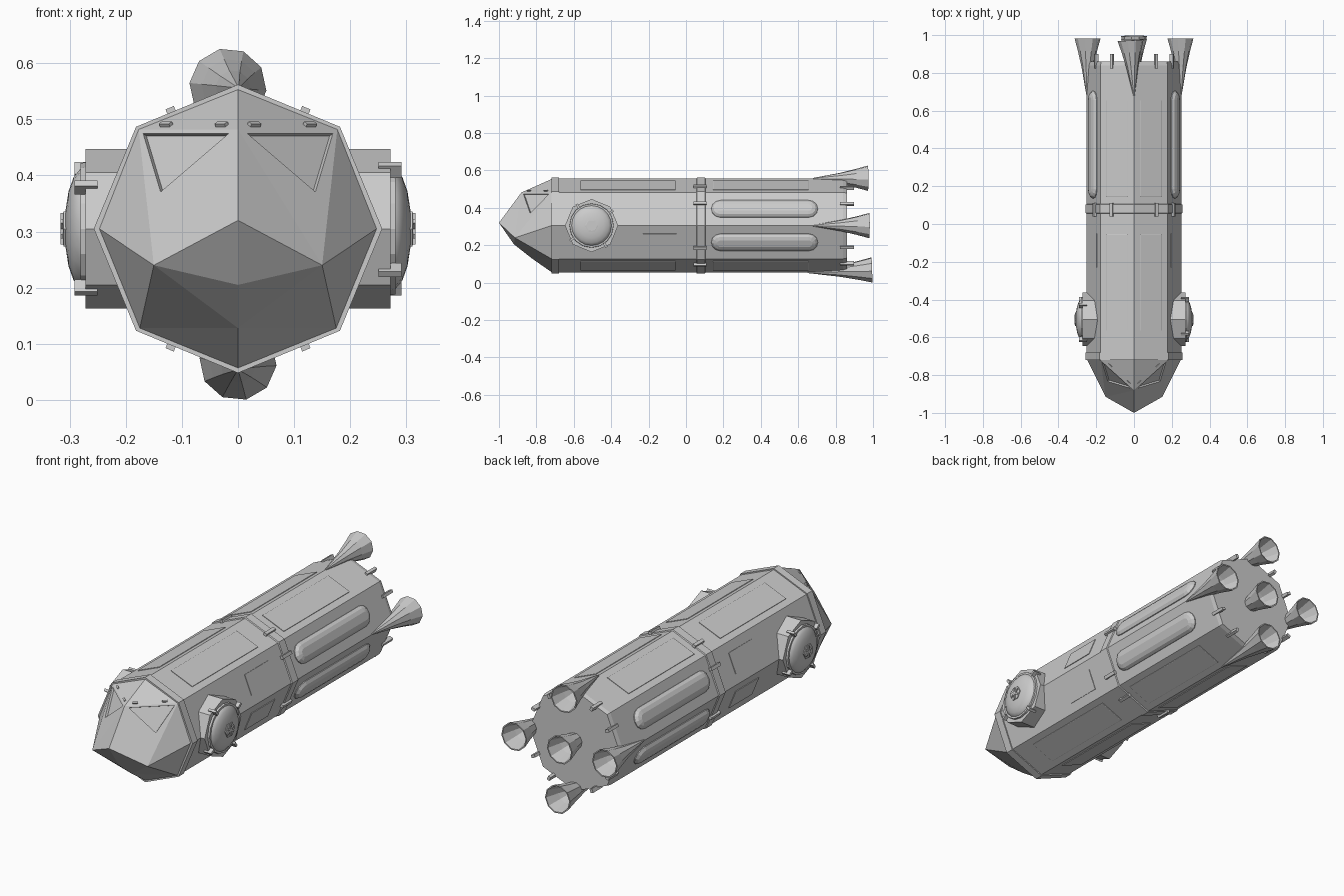
import bpy, bmesh, math
from mathutils import Matrix, Vector

if "Cube" in bpy.data.objects:
    bpy.data.objects.remove(bpy.data.objects["Cube"])

CZ = 0.305          # height of the hull axis
R = 0.251           # hull corner radius
APO = R * math.cos(math.pi / 8)


def frame(loc, normal, along):
    """Matrix whose z is the normal and whose y follows 'along'."""
    n = Vector(normal).normalized()
    u = Vector(along).cross(n).normalized()
    v = n.cross(u)
    m = Matrix((u, v, n)).transposed().to_4x4()
    m.translation = Vector(loc)
    return m


def make(name, verts, faces, m=Matrix()):
    me = bpy.data.meshes.new(name)
    bm = bmesh.new()
    vs = [bm.verts.new(m @ Vector(v)) for v in verts]
    for f in faces:
        bm.faces.new([vs[i] for i in f])
    bmesh.ops.recalc_face_normals(bm, faces=bm.faces)
    bm.to_mesh(me)
    bm.free()
    ob = bpy.data.objects.new(name, me)
    bpy.context.collection.objects.link(ob)
    return ob


def lathe(name, profile, n, m, turn=0.0):
    """Profile of (height, radius) turned round local z with capped ends."""
    verts = [(r * math.cos(turn + 2 * math.pi * i / n), r * math.sin(turn + 2 * math.pi * i / n), h)
             for h, r in profile for i in range(n)]
    faces = [(k * n + i, k * n + (i + 1) % n, (k + 1) * n + (i + 1) % n, (k + 1) * n + i)
             for k in range(len(profile) - 1) for i in range(n)]
    last = (len(profile) - 1) * n
    faces += [tuple(range(n)), tuple(range(last, last + n))]
    return make(name, verts, faces, m)


def loft(name, outlines, m):
    """Skin a stack of equal-length outlines."""
    n = len(outlines[0])
    verts = [p for o in outlines for p in o]
    faces = [(k * n + i, k * n + (i + 1) % n, (k + 1) * n + (i + 1) % n, (k + 1) * n + i)
             for k in range(len(outlines) - 1) for i in range(n)]
    last = (len(outlines) - 1) * n
    faces += [tuple(range(n)), tuple(range(last, last + n))]
    return make(name, verts, faces, m)


def box(name, w, l, z0, z1, m):
    o = [(-w / 2, -l / 2), (w / 2, -l / 2), (w / 2, l / 2), (-w / 2, l / 2)]
    return loft(name, [[(x, y, z) for x, y in o] for z in (z0, z1)], m)


def capsule(w, l, z):
    """Stadium outline, w = half width, l = half length."""
    pts = []
    for k in range(14):
        a = math.pi * (k if k < 7 else k - 1) / 6
        pts.append((w * math.cos(a), (l - w) * (1 if k < 7 else -1) + w * math.sin(a), z))
    return pts


def hull_face(deg, y, off=0.0, slide=0.0):
    """Frame on a flat of the hull."""
    a = math.radians(deg)
    n = Vector((math.cos(a), 0, math.sin(a)))
    t = Vector((math.sin(a), 0, -math.cos(a)))
    return frame(n * (APO + off) + t * slide + Vector((0, y, CZ)), n, (0, 1, 0))


# Hull, collars and end plate
axis = frame((0, 0, CZ), (0, 1, 0), (0, 0, 1))
lathe("hull", [(-0.70, R), (0.84, R), (0.86, R - 0.005)], 8, axis)
lathe("nose_collar", [(-0.72, 0.257), (-0.68, 0.257)], 8, axis)
lathe("middle_collar", [(0.055, R), (0.058, 0.256), (0.102, 0.256), (0.105, R)], 8, axis)

# Faceted nose
half = [(0.177, -0.72, 0.482), (0.247, -0.72, 0.305), (0.175, -0.72, 0.128), (0.15, -0.915, 0.24)]
mid = [(0, -0.72, 0.553), (0, -0.88, 0.482), (0, -1.0, 0.32), (0, -0.92, 0.205),
       (0, -0.822, 0.128), (0, -0.72, 0.057)]
verts = mid + half + [(-x, y, z) for x, y, z in half]
faces = [(0, 6, 7, 8, 5, 12, 11, 10)]
for o in (6, 10):
    c, f, d, s = o, o + 1, o + 2, o + 3
    faces += [(0, 1, c), (1, s, c), (1, 2, s), (2, 3, s), (3, 4, s), (4, d, s), (4, 5, d), (c, s, f), (f, s, d)]
nose = make("nose", verts, faces)

# Recessed windows and small nose lamps
for side in (1, -1):
    flip = Vector((side, 1, 1))
    A, C, S, top = [Vector(p) * flip for p in (mid[1], half[0], half[3], mid[0])]
    n = (C - A).cross(S - A).normalized()
    if n.y > 0:
        n = -n
    tri = [A * a + C * c + S * s for a, c, s in ((0.9, 0.07, 0.03), (0.04, 0.93, 0.03), (0.15, 0.39, 0.46))]
    cut = loft("window_cutter", [[p + n * d for p in tri] for d in (-0.01, 0.03)], Matrix())
    cut.hide_render = True
    cut.hide_viewport = False
    cut.display_type = 'WIRE'
    mod = nose.modifiers.new("window", 'BOOLEAN')
    mod.operation = 'DIFFERENCE'
    mod.object = cut
    tn = (C - A).cross(top - A).normalized()
    if tn.z < 0:
        tn = -tn
    for t in (0.16, 0.72):
        box("nose_lamp", 0.009, 0.024, -0.003, 0.006,
            frame(A * (0.9 - t) + C * t + top * 0.1, tn, C - A))

# Raised panels on the upper and lower flats
for deg in (67.5, 112.5, 247.5, 292.5):
    for y in (-0.31, 0.40):
        w, l = 0.063, 0.255
        loft("hull_panel", [[(x * (w - k), v * (l - k), h) for x, v in ((-1, -1), (1, -1), (1, 1), (-1, 1))]
                            for k, h in ((0, -0.003), (0, 0.003), (0.002, 0.004))], hull_face(deg, y))

# Side flats: long rounded pods and short panels
for deg in (22.5, 157.5, 202.5, 337.5):
    loft("side_pod", [capsule(0.049 - k, 0.285 - k, h) for k, h in
                      ((0, -0.005), (0, 0.004), (0.012, 0.016), (0.03, 0.022))], hull_face(deg, 0.42))
    box("side_panel", 0.10, 0.18, -0.003, 0.003, hull_face(deg, -0.14))

# Clips across the joint and the rear edge
for k in range(8):
    deg = 22.5 + 45 * k
    slide = 0.03 if k % 2 else -0.03
    box("joint_clip", 0.016, 0.07, -0.005, 0.014, hull_face(deg, 0.075, 0, slide))
    box("rear_clip", 0.014, 0.075, -0.012, 0.008, hull_face(deg, 0.862, 0, slide))

# Side turrets
for s in (1, -1):
    m = frame((0, -0.505, CZ), (s, 0, 0), (0, 0, 1))
    lathe("turret_base", [(0.17, 0.142), (0.272, 0.142)], 8, m)
    lathe("turret_step", [(0.26, 0.12), (0.281, 0.117)], 16, m)
    dome = lathe("turret_dome", [(0.26, 0.112), (0.28, 0.108), (0.293, 0.092),
                                 (0.302, 0.067), (0.307, 0.035), (0.308, 0.004)], 20, m)
    for p in dome.data.polygons:
        p.use_smooth = True
    lathe("turret_hub", [(0.30, 0.036), (0.311, 0.036), (0.312, 0.030)], 6, m)
    for k in range(3):
        box("hub_spoke", 0.008, 0.056, 0.308, 0.316, m @ Matrix.Rotation(k * math.pi / 3, 4, 'Z'))
    for k in range(4):
        rot = Matrix.Rotation(math.radians(35 + 90 * k), 4, 'Z')
        box("turret_clip", 0.012, 0.026, 0.25, 0.291, m @ rot @ Matrix.Translation((0, 0.128, 0)))

# Engine bells: start point and mouth centre
engines = {
    "centre_engine": ((0, 0.68, CZ), (0, 0.98, CZ)),
    "top_engine": ((0, 0.68, 0.556), (-0.018, 0.972, 0.558)),
    "bottom_engine": ((0, 0.65, 0.055), (0, 0.995, 0.068)),
    "right_engine": ((0.248, 0.68, CZ), (0.246, 0.982, CZ)),
    "left_engine": ((-0.248, 0.68, CZ), (-0.246, 0.982, CZ)),
}
for name, (a, b) in engines.items():
    a, b = Vector(a), Vector(b)
    L = (b - a).length
    lathe(name, [(0, 0.004), (L * 0.5, 0.031), (L * 0.78, 0.051), (L, 0.069), (L, 0.063),
                 (L - 0.07, 0.044), (L - 0.13, 0.022)], 10, frame(a, b - a, (0, 0, 1)), 0.1)
